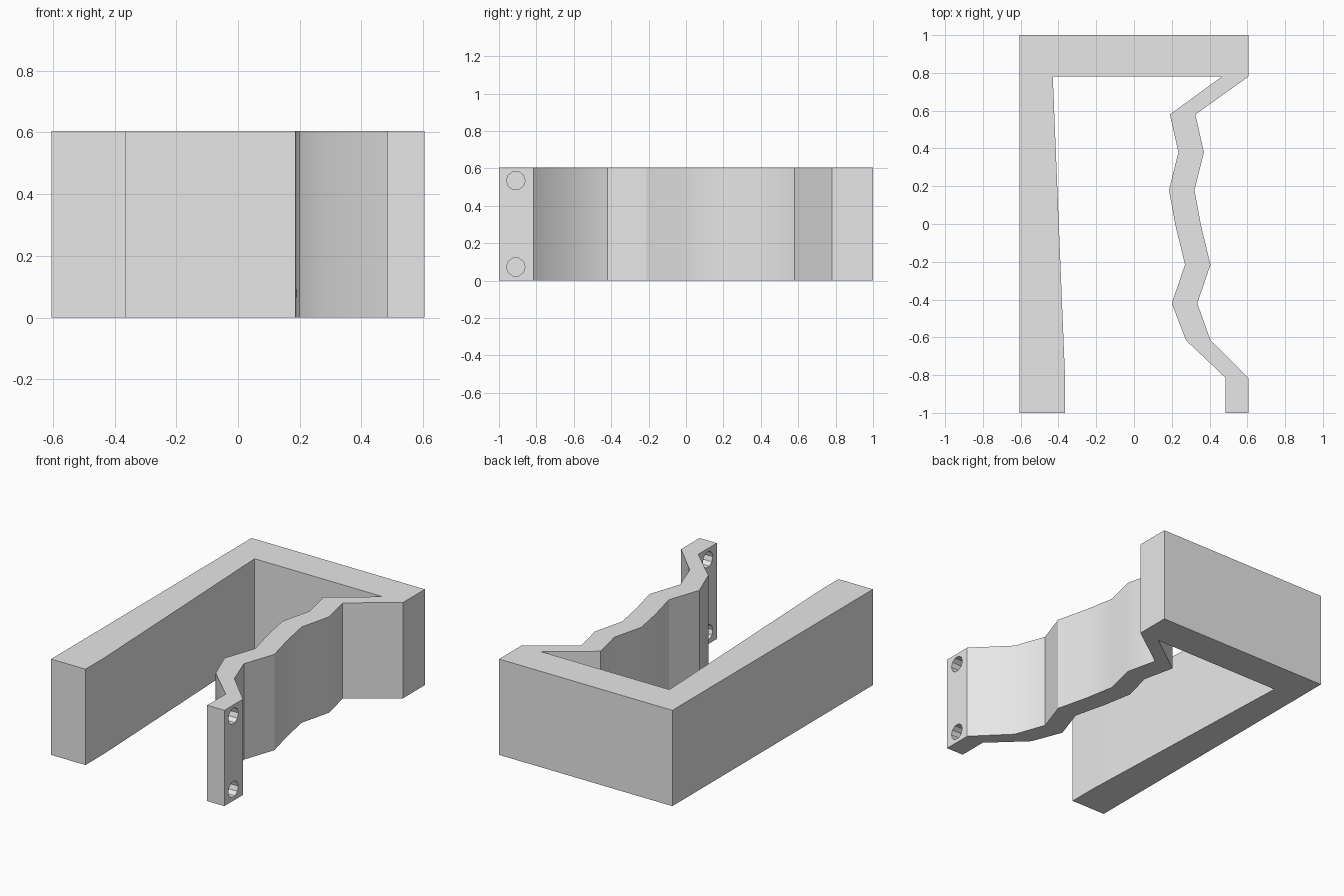
import bpy, bmesh, math

cube = bpy.data.objects.get("Cube")
if cube:
    bpy.data.objects.remove(cube, do_unlink=True)

HEIGHT = 0.605

# Single matte grey
grey = bpy.data.materials.new("light_grey")
grey.use_nodes = True
colour = (0.8, 0.8, 0.8, 1)
grey.diffuse_color = colour
grey.node_tree.nodes["Principled BSDF"].inputs["Base Color"].default_value = colour


def extrude_outline(name, outline, height):
    """Upright prism from a closed plan outline."""
    bm = bmesh.new()
    base = bm.faces.new([bm.verts.new((x, y, 0)) for x, y in outline])
    top = bmesh.ops.extrude_face_region(bm, geom=[base])["geom"]
    bmesh.ops.translate(bm, vec=(0, 0, height),
                        verts=[v for v in top if isinstance(v, bmesh.types.BMVert)])
    bmesh.ops.recalc_face_normals(bm, faces=bm.faces)
    mesh = bpy.data.meshes.new(name)
    bm.to_mesh(mesh)
    bm.free()
    mesh.materials.append(grey)
    obj = bpy.data.objects.new(name, mesh)
    bpy.context.collection.objects.link(obj)
    return obj


# Thin wavy arm: outer side front to back, then inner side back to front
arm_outer = [(0.605, -1), (0.605, -0.815), (0.405, -0.615), (0.335, -0.42),
             (0.405, -0.215), (0.355, -0.01), (0.32, 0.18), (0.37, 0.38),
             (0.325, 0.58), (0.605, 0.78)]
arm_inner = [(0.465, 0.78), (0.19, 0.58), (0.235, 0.38), (0.185, 0.18),
             (0.22, -0.01), (0.27, -0.215), (0.2, -0.42), (0.275, -0.615),
             (0.485, -0.815), (0.485, -1)]

# Back bar and thick tapered arm
frame = [(0.605, 1), (-0.605, 1), (-0.605, -1), (-0.365, -1),
         (-0.365, -0.815), (-0.43, 0.78)]

clamp = extrude_outline("clamp_body", arm_outer + frame + arm_inner, HEIGHT)

# Two bolt holes through the tip of the thin arm
for z in (0.073, 0.535):
    bpy.ops.mesh.primitive_cylinder_add(vertices=10, radius=0.05, depth=0.3,
                                        location=(0.545, -0.91, z),
                                        rotation=(0, math.pi / 2, 0))
    cutter = bpy.context.object
    cutter.name = "hole_cutter"
    cutter.hide_render = True
    cutter.data.materials.append(grey)
    cut = clamp.modifiers.new("bolt_hole", "BOOLEAN")
    cut.operation = "DIFFERENCE"
    cut.solver = "EXACT"
    cut.object = cutter
    bpy.context.view_layer.objects.active = clamp
    bpy.ops.object.modifier_apply(modifier=cut.name)
    bpy.data.objects.remove(cutter, do_unlink=True)

# Soften only the gentle bends
bpy.ops.object.select_all(action="DESELECT")
clamp.select_set(True)
bpy.context.view_layer.objects.active = clamp
bpy.ops.object.shade_smooth_by_angle(angle=math.radians(30))
